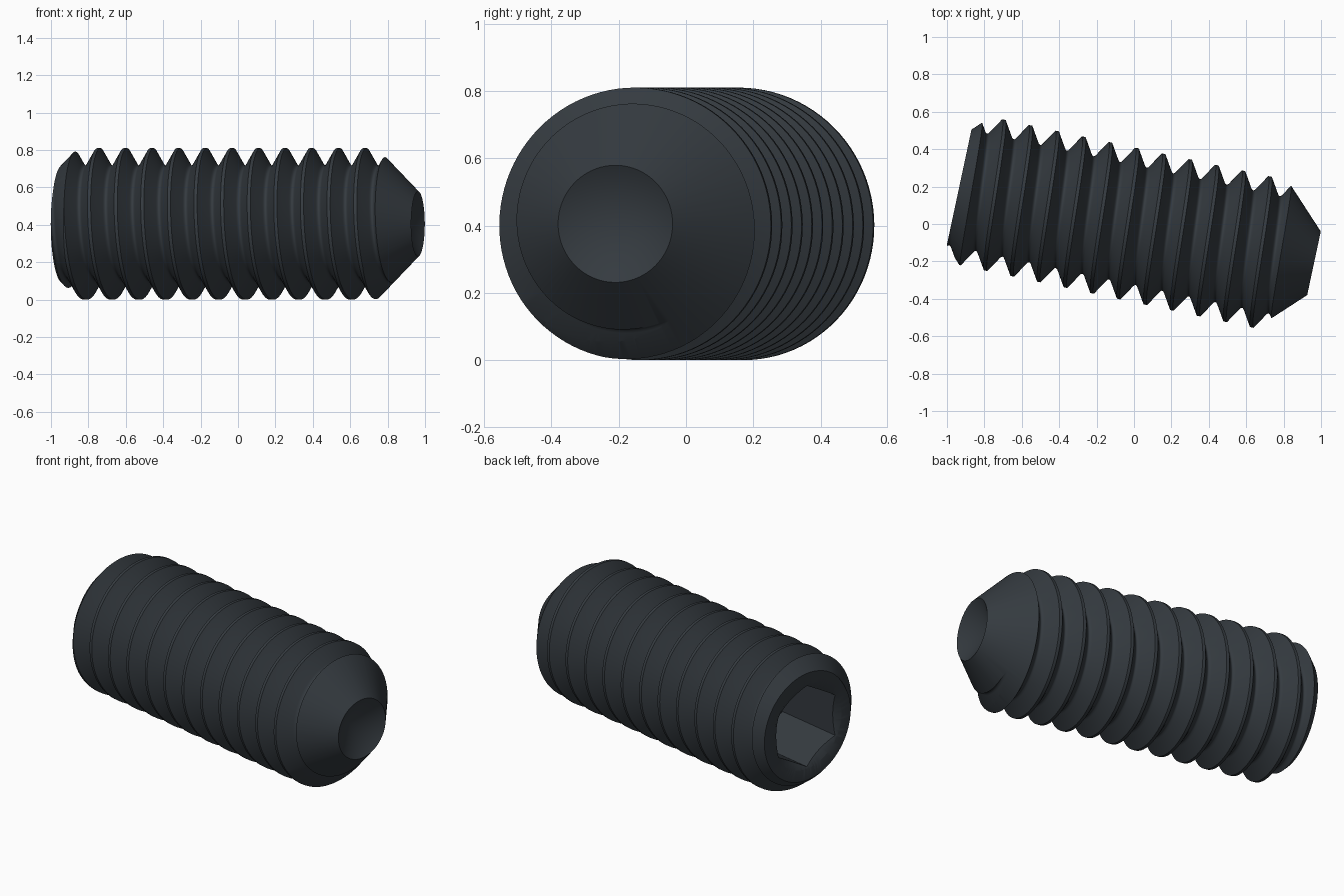
import bpy, bmesh, math
from mathutils import Matrix, Vector

cube = bpy.data.objects.get("Cube")
if cube:
    bpy.data.objects.remove(cube, do_unlink=True)

LENGTH, PITCH, SIDES = 1.94, 0.1455, 96
CREST, ROOT = 0.405, 0.313
TILT = math.radians(-12.05)


def finish(bm, name):
    bmesh.ops.recalc_face_normals(bm, faces=bm.faces)
    mesh = bpy.data.meshes.new(name)
    bm.to_mesh(mesh)
    bm.free()
    obj = bpy.data.objects.new(name, mesh)
    bpy.context.collection.objects.link(obj)
    return obj


def lathe(name, profile, sides, turn=0.0):
    """Closed solid of revolution about z; the profile starts and ends on the axis."""
    bm = bmesh.new()
    first = bm.verts.new((0, 0, profile[0][1]))
    last = bm.verts.new((0, 0, profile[-1][1]))
    rings = []
    for r, z in profile[1:-1]:
        angles = [turn + math.tau * i / sides for i in range(sides)]
        rings.append([bm.verts.new((r * math.cos(a), r * math.sin(a), z)) for a in angles])
    for i in range(sides):
        k = (i + 1) % sides
        bm.faces.new((first, rings[0][k], rings[0][i]))
        bm.faces.new((last, rings[-1][i], rings[-1][k]))
        for a, b in zip(rings, rings[1:]):
            bm.faces.new((a[i], a[k], b[k], b[i]))
    return finish(bm, name)


def helical_rod(name):
    """Threaded rod longer than the screw, with one thread profile swept along a helix."""
    profile = [(-0.06, CREST), (0.06, CREST)]
    profile += [(0.5 + 0.1 * t, ROOT + 0.012 * t * t) for t in (-1, -0.6, -0.2, 0.2, 0.6, 1)]
    n, turns = len(profile), 17
    rows = n * turns
    bm = bmesh.new()
    columns = []
    for i in range(SIDES):
        a = math.tau * i / SIDES
        column = []
        for j in range(rows + (n if i == 0 else 0)):
            offset, r = profile[j % n]
            z = PITCH * (j // n - 2 + 0.09 + offset + i / SIDES)
            column.append(bm.verts.new((r * math.cos(a), r * math.sin(a), z)))
        columns.append(column)
    columns.append(columns[0][n:])
    for a, b in zip(columns, columns[1:]):
        for j in range(rows - 1):
            bm.faces.new((a[j], b[j], b[j + 1], a[j + 1]))
    # Fan caps, outside the finished length
    rim = [e for e in bm.edges if e.is_boundary]
    low = bm.verts.new((0, 0, -0.8))
    high = bm.verts.new((0, 0, LENGTH + 1.2))
    for e in rim:
        middle = (e.verts[0].co.z + e.verts[1].co.z) / 2
        bm.faces.new((e.verts[0], e.verts[1], low if middle < LENGTH / 2 else high))
    loose = [v for v in bm.verts if not v.link_faces]
    bmesh.ops.delete(bm, geom=loose, context='VERTS')
    return finish(bm, name)


def cut(target, tool, operation):
    tool.hide_render = True
    mod = target.modifiers.new(tool.name, 'BOOLEAN')
    mod.operation = operation
    mod.solver = 'EXACT'
    mod.object = tool
    bpy.ops.object.modifier_apply(modifier=mod.name)
    bpy.data.objects.remove(tool, do_unlink=True)


screw = helical_rod("threaded_screw")
bpy.ops.object.select_all(action='DESELECT')
screw.select_set(True)
bpy.context.view_layer.objects.active = screw

# Chamfered blank with a cone point and a cupped tip
blank = lathe("blank", [(0, 0), (0.317, 0), (0.517, 0.2), (0.517, LENGTH - 0.343),
                        (0.174, LENGTH), (0, LENGTH - 0.1)], SIDES)
cut(screw, blank, 'INTERSECT')

# Hexagonal key socket with a countersunk mouth
socket = lathe("socket", [(0, -0.1), (0.24, -0.1), (0.24, 0.42), (0, 0.52)], 6, math.radians(30))
cut(screw, socket, 'DIFFERENCE')
mouth = lathe("mouth", [(0, -0.05), (0.336, -0.05), (0.18, 0.04), (0, 0.04)], SIDES)
cut(screw, mouth, 'DIFFERENCE')

# Lay the screw down along its tilted axis
axis = Vector((math.cos(TILT), math.sin(TILT), 0))
side = Vector((-axis.y, axis.x, 0))
frame = Matrix((side, Vector((0, 0, 1)), axis)).transposed().to_4x4()
screw.data.transform(Matrix.Translation((-0.935, 0.195, CREST)) @ frame)

# Dark steel finish
colour = (0.035, 0.043, 0.051, 1)
steel = bpy.data.materials.new("dark_steel")
steel.use_nodes = True
steel.diffuse_color = colour
steel.node_tree.nodes["Principled BSDF"].inputs["Base Color"].default_value = colour
screw.data.materials.clear()
screw.data.materials.append(steel)
bpy.ops.object.shade_smooth_by_angle(angle=math.radians(38))
